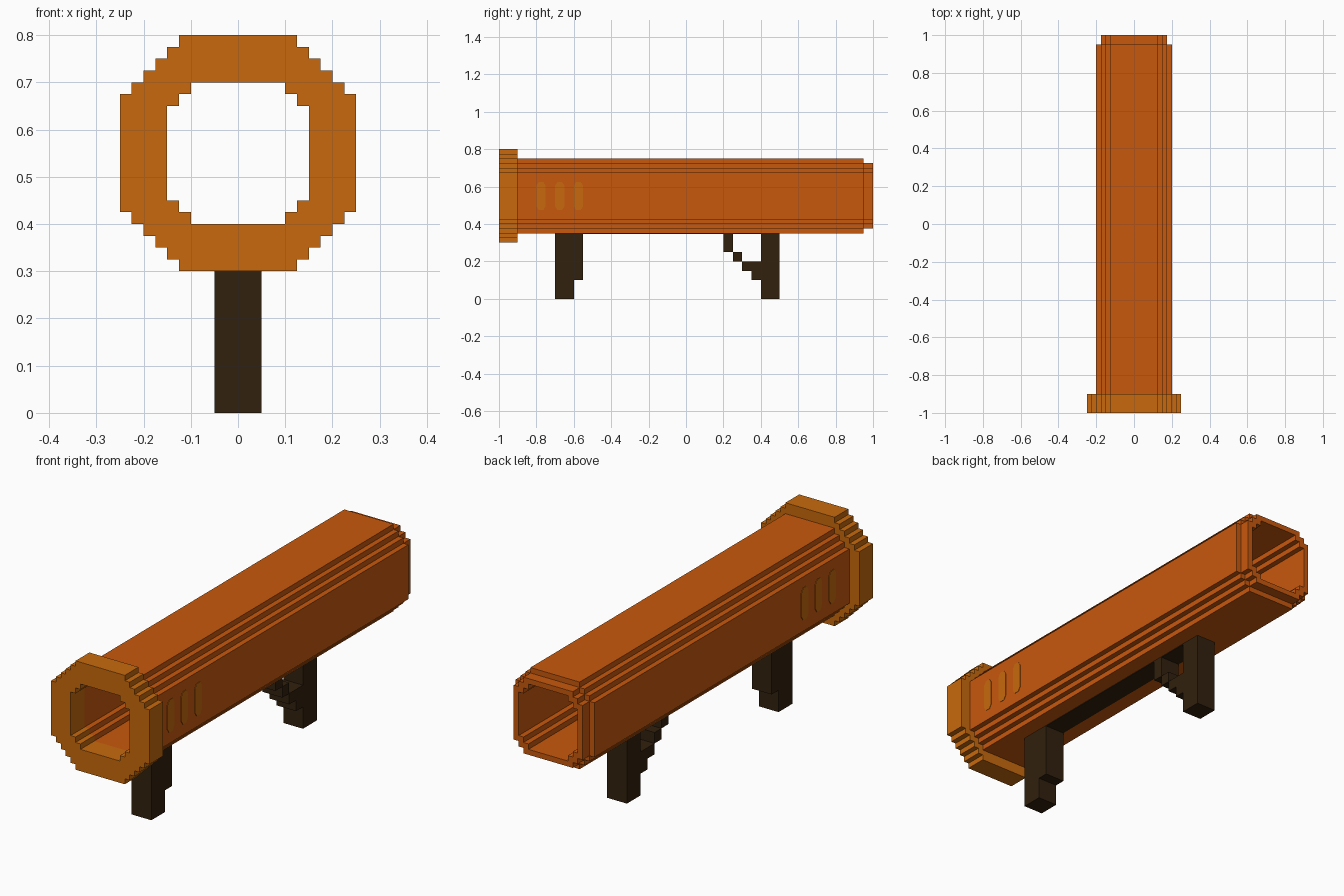
import bpy, bmesh
from mathutils import Vector

if "Cube" in bpy.data.objects:
    bpy.data.objects.remove(bpy.data.objects["Cube"])

ZC = 0.55      # height of the tube axis
STEP = 0.025   # stair step of the rounded corners


def material(name, rgb):
    m = bpy.data.materials.new(name)
    m.diffuse_color = (*rgb, 1)
    m.use_nodes = True
    m.node_tree.nodes["Principled BSDF"].inputs["Base Color"].default_value = m.diffuse_color
    return m


ORANGE = material("burnt orange", (0.578, 0.098, 0.004))
AMBER = material("amber", (0.578, 0.144, 0.004))
DARK = material("dark brown", (0.032, 0.015, 0.0044))


def finish(name, bm, mat):
    bmesh.ops.recalc_face_normals(bm, faces=bm.faces)
    me = bpy.data.meshes.new(name)
    bm.to_mesh(me)
    bm.free()
    me.materials.append(mat)
    ob = bpy.data.objects.new(name, me)
    bpy.context.collection.objects.link(ob)
    return ob


def stepped_loop(reach, flat):
    """Square outline with stair-stepped corners, as (x, z) points."""
    n = round((reach - flat) / STEP)
    quarter = []
    for i in range(n + 1):
        quarter.append((reach - i * STEP, flat + i * STEP))
        if i < n:
            quarter.append((reach - (i + 1) * STEP, flat + i * STEP))
    pts = []
    for _ in range(4):
        pts += quarter
        quarter = [(-z, x) for x, z in quarter]
    return pts


def stepped_tube(name, outer, inner, y0, y1, mat):
    bm = bmesh.new()
    edges = []
    for size in (outer, inner):
        vs = [bm.verts.new((x, y0, ZC + z)) for x, z in stepped_loop(*size)]
        edges += [bm.edges.new((vs[i - 1], vs[i])) for i in range(len(vs))]
    bmesh.ops.triangle_fill(bm, edges=edges, use_beauty=True, normal=(0, -1, 0))
    ret = bmesh.ops.extrude_face_region(bm, geom=bm.faces[:], use_keep_orig=True)
    moved = [v for v in ret["geom"] if isinstance(v, bmesh.types.BMVert)]
    bmesh.ops.translate(bm, verts=moved, vec=Vector((0, y1 - y0, 0)))
    return finish(name, bm, mat)


def side_prism(name, pts, x0, x1, mat):
    """Extrude a (y, z) outline from x0 to x1."""
    bm = bmesh.new()
    a = [bm.verts.new((x0, y, z)) for y, z in pts]
    b = [bm.verts.new((x1, y, z)) for y, z in pts]
    bm.faces.new(a)
    bm.faces.new(b[::-1])
    for i in range(len(pts)):
        bm.faces.new((a[i - 1], a[i], b[i], b[i - 1]))
    return finish(name, bm, mat)


# Barrel: muzzle ring, main tube, rear lip, sharing one bore
BORE = (0.15, 0.10)
stepped_tube("muzzle_ring", (0.25, 0.125), BORE, -1.0, -0.9, AMBER)
stepped_tube("main_tube", (0.20, 0.125), BORE, -0.9, 0.95, ORANGE)
stepped_tube("rear_lip", (0.175, 0.125), BORE, 0.95, 1.0, ORANGE)

# Painted slots on both sides
for sign, side in ((1, "right"), (-1, "left")):
    for i in range(3):
        c = -0.775 + 0.1 * i
        q = [(0.025, 0.055), (0.012, 0.075)]
        pts = [(c + y, ZC + z) for y, z in
               q + [(-y, z) for y, z in q[::-1]]
               + [(-y, -z) for y, z in q] + [(y, -z) for y, z in q[::-1]]]
        side_prism(f"{side}_slot_{i + 1}", pts, sign * 0.198, sign * 0.202, AMBER)

# Front grip with its stepped back
side_prism("front_grip", [(-0.7, 0), (-0.6, 0), (-0.6, 0.1), (-0.55, 0.1),
                          (-0.55, 0.35), (-0.7, 0.35)], -0.05, 0.05, DARK)

# Rear grip
side_prism("rear_grip", [(0.4, 0), (0.5, 0), (0.5, 0.35), (0.4, 0.35)],
           -0.05, 0.05, DARK)

# Stepped guard in front of the rear grip: y0, y1, z0, z1
for i, (y0, y1, z0, z1) in enumerate([(0.2, 0.25, 0.25, 0.35), (0.25, 0.3, 0.2, 0.25),
                                      (0.3, 0.4, 0.15, 0.2), (0.35, 0.4, 0.1, 0.15)]):
    side_prism(f"guard_block_{i + 1}", [(y0, z0), (y1, z0), (y1, z1), (y0, z1)],
               -0.05, 0.05, DARK)

# Dark strip under the tube joining the grips
side_prism("underside_strip", [(-0.55, 0.347), (0.4, 0.347), (0.4, 0.352), (-0.55, 0.352)],
           -0.05, 0.05, DARK)
